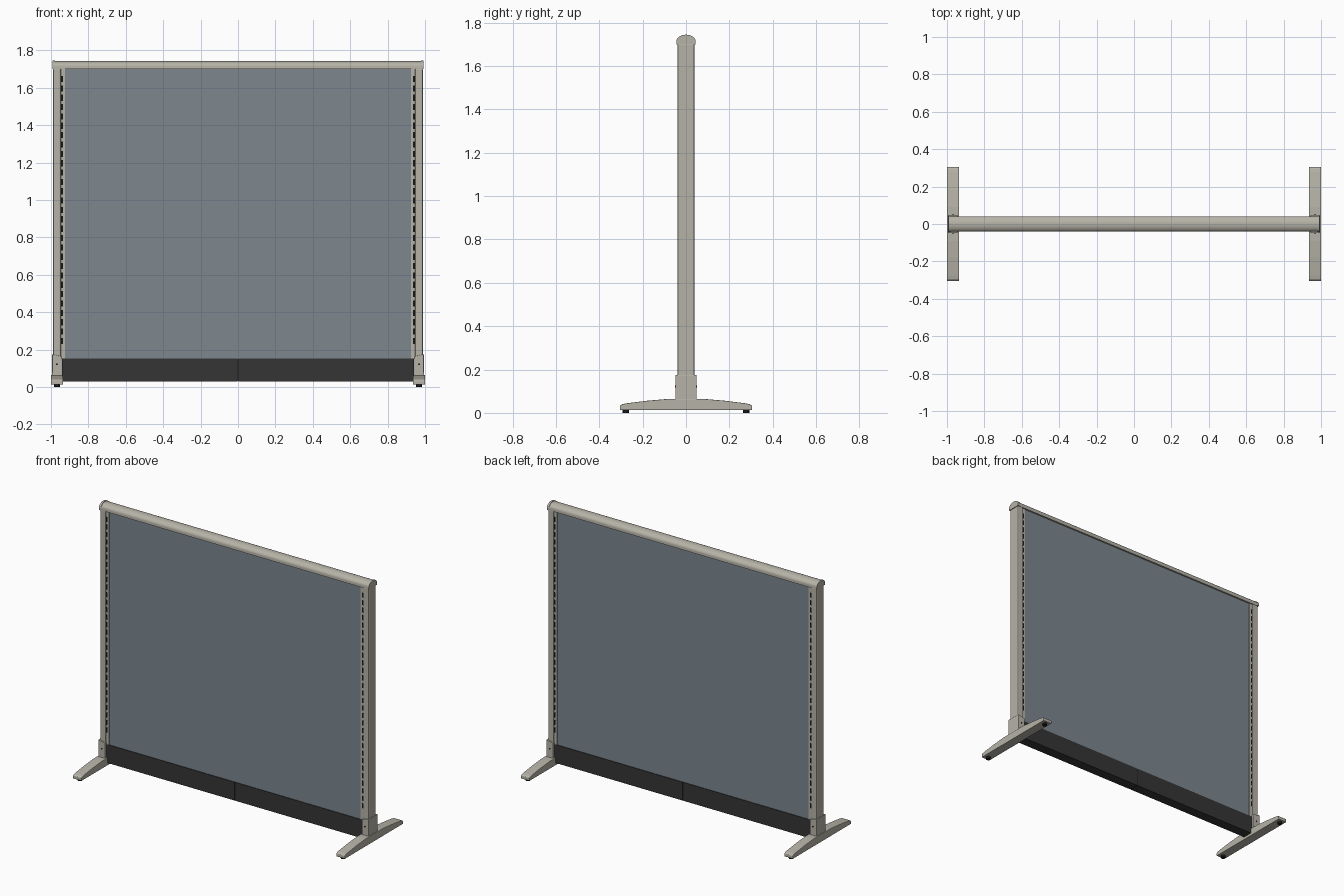
import bpy, bmesh, math

if "Cube" in bpy.data.objects:
    bpy.data.objects.remove(bpy.data.objects["Cube"])


def material(name, rgb):
    m = bpy.data.materials.new(name)
    m.diffuse_color = (*rgb, 1)
    m.use_nodes = True
    m.node_tree.nodes["Principled BSDF"].inputs["Base Color"].default_value = m.diffuse_color
    return m


BEIGE = material("warm_grey_metal", (0.47, 0.45, 0.39))
FABRIC = material("blue_grey_fabric", (0.205, 0.242, 0.275))
KICK = material("charcoal_plastic", (0.036, 0.036, 0.037))
BLACK = material("black_rubber", (0.01, 0.01, 0.01))


def finish(bm, name, mat, bevel=0, smooth=False):
    bmesh.ops.recalc_face_normals(bm, faces=bm.faces)
    me = bpy.data.meshes.new(name)
    bm.to_mesh(me)
    bm.free()
    ob = bpy.data.objects.new(name, me)
    bpy.context.collection.objects.link(ob)
    me.materials.append(mat)
    if bevel:
        b = ob.modifiers.new("bevel", 'BEVEL')
        b.width, b.segments, b.limit_method = bevel, 2, 'ANGLE'
    if smooth:
        bpy.ops.object.select_all(action='DESELECT')
        ob.select_set(True)
        bpy.context.view_layer.objects.active = ob
        bpy.ops.object.shade_smooth_by_angle(angle=math.radians(35))
    return ob


def add_box(bm, x0, x1, y0, y1, z0, z1):
    vs = bmesh.ops.create_cube(bm, size=1)['verts']
    for v in vs:
        v.co = ((x0 + x1) / 2 + v.co.x * (x1 - x0),
                (y0 + y1) / 2 + v.co.y * (y1 - y0),
                (z0 + z1) / 2 + v.co.z * (z1 - z0))


def box(name, mat, *dims, bevel=0):
    bm = bmesh.new()
    add_box(bm, *dims)
    return finish(bm, name, mat, bevel)


def prism(name, mat, pts, axis, a, b, bevel=0, smooth=False):
    """Extrude a 2D profile along x (points are y, z) or y (points are x, z)."""
    bm = bmesh.new()
    place = (lambda p, t: (t, p[0], p[1])) if axis == 'x' else (lambda p, t: (p[0], t, p[1]))
    f = bm.faces.new([bm.verts.new(place(p, a)) for p in pts])
    ext = bmesh.ops.extrude_face_region(bm, geom=[f])['geom']
    shift = (b - a, 0, 0) if axis == 'x' else (0, b - a, 0)
    bmesh.ops.translate(bm, vec=shift, verts=[v for v in ext if isinstance(v, bmesh.types.BMVert)])
    return finish(bm, name, mat, bevel, smooth)


def rail_profile(r, top):
    arc = [(r * math.cos(math.pi * i / 16), 1.715 + (top - 1.715) * math.sin(math.pi * i / 16))
           for i in range(17)]
    return [(-r, 1.70), (r, 1.70)] + arc


# Fabric panel
box("fabric_panel", FABRIC, -0.925, 0.925, -0.03, 0.03, 0.15, 1.70)

# Domed top rail with end caps
prism("top_rail", BEIGE, rail_profile(0.041, 1.742), 'x', -0.98, 0.98, smooth=True)

foot_half = [(0.09, 0.064), (0.18, 0.056), (0.275, 0.044), (0.295, 0.04), (0.305, 0.033), (0.305, 0.013)]
foot_pts = foot_half + [(-y, z) for y, z in reversed(foot_half)]

for side, s in (("left", -1), ("right", 1)):
    def span(a, b):
        return sorted((s * a, s * b))

    # Rail cap, post and slotted strip
    prism(side + "_rail_cap", BEIGE, rail_profile(0.044, 1.745), 'x', *span(0.978, 0.992), smooth=True)
    box(side + "_post", BEIGE, *span(0.947, 0.988), -0.04, 0.04, 0.06, 1.705, bevel=0.007)
    box(side + "_slot_strip", BEIGE, *span(0.924, 0.95), -0.033, 0.033, 0.15, 1.70)

    # Row of hanging slots on both faces
    bm = bmesh.new()
    for i in range(29):
        z = 0.23 + i * 0.05
        for y in (-0.033, 0.033):
            add_box(bm, *span(0.936, 0.946), y - 0.001, y + 0.001, z, z + 0.033)
    finish(bm, side + "_hanging_slots", BLACK)

    # Kick plate half, leaving a thin seam in the middle
    box(side + "_kick_plate", KICK, *span(0.002, 0.942), -0.034, 0.034, 0.03, 0.152)

    # Sleeve with sloped top, holding the post on the foot
    prism(side + "_sleeve", BEIGE, [(s * 0.944, 0.055), (s * 0.994, 0.055), (s * 0.994, 0.175),
                                    (s * 0.944, 0.164)], 'y', -0.049, 0.049, bevel=0.003)

    # Sleeve screws
    bm = bmesh.new()
    for y in (-0.0495, 0.0495):
        vs = bmesh.ops.create_cone(bm, cap_ends=True, segments=12, radius1=0.005,
                                   radius2=0.005, depth=0.003)['verts']
        for v in vs:
            v.co = (s * 0.968 + v.co.x, y + v.co.z, 0.122 + v.co.y)
    finish(bm, side + "_sleeve_screws", BLACK)

    # Tapered foot and its rubber pads
    prism(side + "_foot", BEIGE, foot_pts, 'x', *span(0.936, 1.0), bevel=0.003)
    bm = bmesh.new()
    for y in (-0.278, 0.278):
        vs = bmesh.ops.create_cone(bm, cap_ends=True, segments=20, radius1=0.015,
                                   radius2=0.015, depth=0.016)['verts']
        bmesh.ops.translate(bm, vec=(s * 0.968, y, 0.008), verts=vs)
    finish(bm, side + "_foot_pads", BLACK, smooth=True)

# Dark core behind the kick plate seam
box("kick_plate_joint", BLACK, -0.01, 0.01, -0.031, 0.031, 0.032, 0.15)
